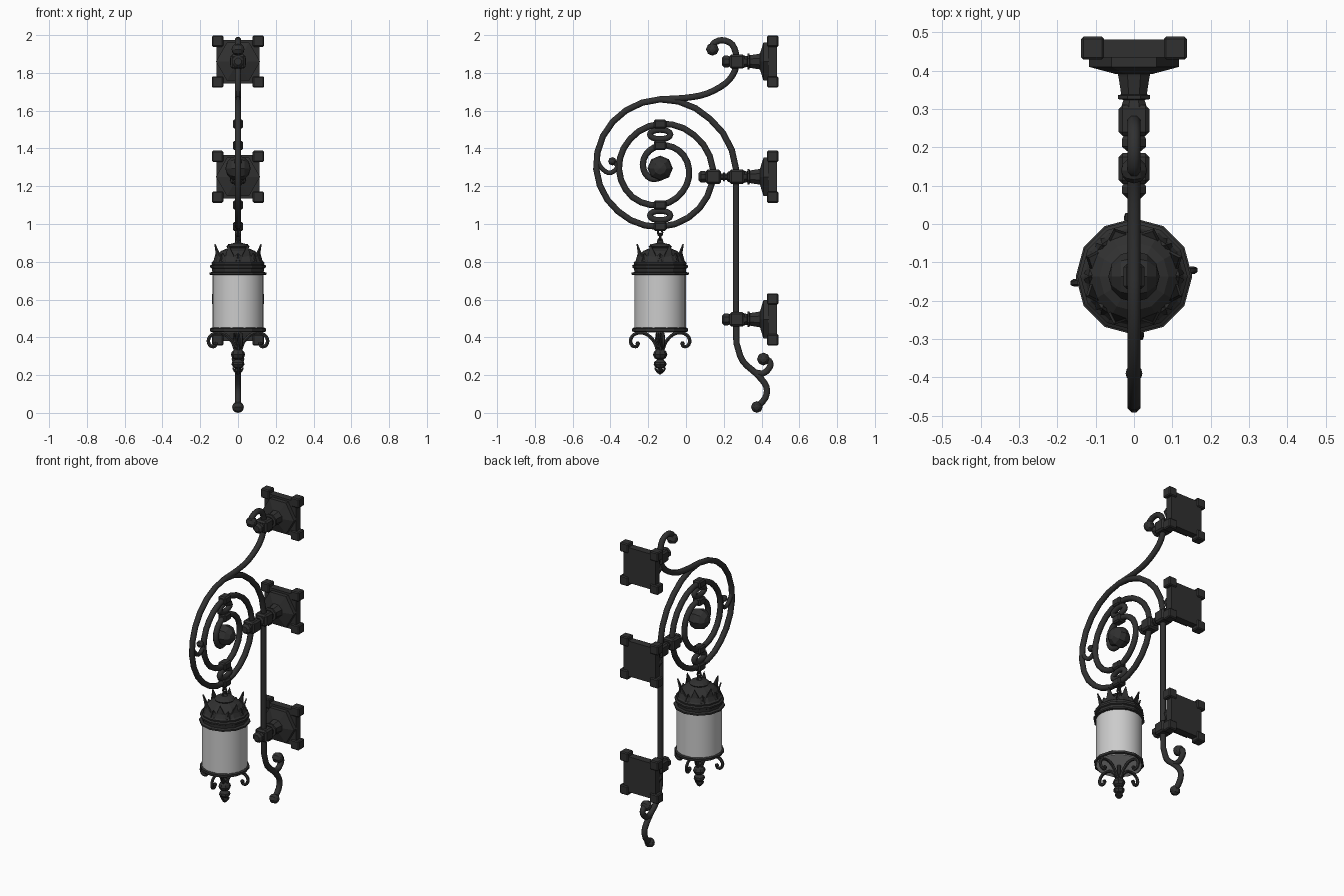
import bpy, bmesh
from math import sin, cos, pi, radians
from mathutils import Vector, Matrix

if "Cube" in bpy.data.objects:
    bpy.data.objects.remove(bpy.data.objects["Cube"])

iron = bpy.data.materials.new("dark_iron")
iron.diffuse_color = (0.03, 0.03, 0.03, 1)
iron.use_nodes = True
iron.node_tree.nodes["Principled BSDF"].inputs["Base Color"].default_value = iron.diffuse_color
LY = -0.137   # lantern / spiral centre in y


def finish(name, bm, mat=iron, smooth=None):
    bmesh.ops.recalc_face_normals(bm, faces=bm.faces)
    me = bpy.data.meshes.new(name)
    bm.to_mesh(me)
    bm.free()
    ob = bpy.data.objects.new(name, me)
    bpy.context.collection.objects.link(ob)
    if mat:
        me.materials.append(mat)
    if smooth:
        bpy.ops.object.select_all(action='DESELECT')
        ob.select_set(True)
        bpy.context.view_layer.objects.active = ob
        bpy.ops.object.shade_smooth_by_angle(angle=radians(smooth))
    return ob


def box(name, c, size, bev=0.006):
    bm = bmesh.new()
    bmesh.ops.create_cube(bm, size=1, matrix=Matrix.Translation(c) @ Matrix.Diagonal((*size, 1)))
    if bev:
        bmesh.ops.bevel(bm, geom=bm.edges[:], offset=bev, segments=1, affect='EDGES')
    return finish(name, bm)


def ball(name, c, r, seg=8, rings=6):
    bm = bmesh.new()
    bmesh.ops.create_uvsphere(bm, u_segments=seg, v_segments=rings, radius=r,
                              matrix=Matrix.Translation(c) @ Matrix.Rotation(pi / 2, 4, 'Y'))
    return finish(name, bm)


def skin(bm, rings, closed=False):
    n = len(rings[0])
    for i in range(len(rings) if closed else len(rings) - 1):
        a, b = rings[i], rings[(i + 1) % len(rings)]
        for k in range(n):
            bm.faces.new((a[k], a[(k + 1) % n], b[(k + 1) % n], b[k]))
    if not closed:
        bm.faces.new(rings[0])
        bm.faces.new(rings[-1])


def lathe(name, prof, loc, seg=12, along_y=False, mat=iron, smooth=None, phase=0.0):
    """Revolve (radius, height) about z, or about y with height = y offset."""
    bm = bmesh.new()
    rings = []
    for r, h in prof:
        ring = []
        for k in range(seg):
            a = 2 * pi * k / seg + phase
            p = (r * cos(a), h, r * sin(a)) if along_y else (r * cos(a), r * sin(a), h)
            ring.append(bm.verts.new(Vector(p) + Vector(loc)))
        rings.append(ring)
    skin(bm, rings)
    return finish(name, bm, mat, smooth)


def curve(pts, sub=3):
    """Catmull-Rom smoothing of 2D points."""
    P = [Vector(p) for p in pts]
    P = [2 * P[0] - P[1]] + P + [2 * P[-1] - P[-2]]
    out = []
    for i in range(1, len(P) - 2):
        a, b, c, d = P[i - 1:i + 3]
        for s in range(sub):
            t = s / sub
            out.append(0.5 * (2 * b + (c - a) * t + (2 * a - 5 * b + 4 * c - d) * t * t
                              + (3 * b - a - 3 * c + d) * t ** 3))
    return out + [P[-2]]


def tube(name, pts, r=0.018, seg=8, closed=False, mat4=Matrix()):
    """Sweep a round bar along points lying in the yz plane."""
    bm = bmesh.new()
    pts = [Vector(p) for p in pts]
    n = len(pts)
    rings = []
    for i, p in enumerate(pts):
        if closed:
            t = pts[(i + 1) % n] - pts[i - 1]
        else:
            t = pts[min(i + 1, n - 1)] - pts[max(i - 1, 0)]
        t.normalize()
        nrm = Vector((-t.y, t.x))
        ring = []
        for k in range(seg):
            a = 2 * pi * (k + 0.5) / seg
            q = p + nrm * r * cos(a)
            ring.append(bm.verts.new(mat4 @ Vector((r * sin(a), q.x, q.y))))
        rings.append(ring)
    skin(bm, rings, closed)
    return finish(name, bm, smooth=50)


# main bar: lower tail, upright, then the inward spiral
path = curve([(0.375, 0.03), (0.42, 0.08), (0.425, 0.14), (0.375, 0.205), (0.30, 0.275), (0.267, 0.37)])
path += [Vector((0.265, 0.5)), Vector((0.265, 1.2))]
radii = [.402, .375, .37, .355, .338, .315, .305, .293, .28, .255, .24, .225, .218,
         .208, .19, .168, .153, .14, .125, .108, .088, .07, .04]
for i in range(3 * (len(radii) - 1) + 1):
    k, f = divmod(i, 3)
    r = radii[k] if f == 0 else radii[k] + (radii[k + 1] - radii[k]) * f / 3
    a = radians(15 * i)
    path.append(Vector((LY + r * cos(a), 1.29 + r * sin(a))))
tube("main_scroll_bar", path)
ball("spiral_centre_ball", (0, LY, 1.295), 0.067)

# branch scrolls with ball ends
branches = {
    "top_branch": [(-0.14, 1.66), (0, 1.668), (0.11, 1.69), (0.21, 1.745), (0.258, 1.81), (0.268, 1.88),
                   (0.245, 1.95), (0.19, 1.973), (0.145, 1.955), (0.14, 1.925)],
    "tail_branch": [(0.36, 0.215), (0.41, 0.21), (0.445, 0.245), (0.44, 0.275), (0.41, 0.285)],
    "side_branch": [(-0.475, 1.35), (-0.45, 1.30), (-0.41, 1.27), (-0.375, 1.285), (-0.365, 1.31), (-0.39, 1.332)]}
for nm, p in branches.items():
    small = nm == "side_branch"
    tube(nm, curve(p), 0.013 if small else 0.018)
    ball(nm + "_end", (0, *p[-1]), 0.022 if small else 0.034)
ball("tail_end", (0, 0.375, 0.031), 0.031)

# wall mounts
for i, z in enumerate((1.86, 1.25, 0.495)):
    nm = f"mount_{i}_"
    box(nm + "plate", (0, 0.458, z), (0.23, 0.046, 0.23), 0)
    for sx in (-1, 1):
        for sz in (-1, 1):
            box(nm + "corner", (sx * 0.108, 0.459, z + sz * 0.108), (0.06, 0.06, 0.06))
    lathe(nm + "flange", [(0.117, 0.44), (0.117, 0.41), (0.05, 0.392)], (0, 0, z), 6, True)
    lathe(nm + "neck", [(0.048, 0.40), (0.044, 0.385), (0.036, 0.338), (0.045, 0.336), (0.045, 0.326),
                        (0.03, 0.324), (0.036, 0.305), (0.036, 0.29)], (0, 0, z), 8, True, phase=pi / 8)
    box(nm + "clamp", (0, 0.27, z), (0.08, 0.08, 0.076), 0.01)
    if i != 1:
        lathe(nm + "cap", [(0.026, 0.235), (0.034, 0.222), (0.034, 0.202), (0.02, 0.19)],
              (0, 0, z), 8, True, phase=pi / 8)

# link from middle mount to the spiral
lathe("link_bar", [(0.03, 0.24), (0.03, 0.222), (0.018, 0.216), (0.018, 0.206), (0.026, 0.204), (0.026, 0.198),
                   (0.018, 0.196), (0.018, 0.17)], (0, 0, 1.25), 8, True, phase=pi / 8)
box("link_clamp", (0, 0.145, 1.25), (0.08, 0.08, 0.076), 0.01)
lathe("link_cap", [(0.026, 0.11), (0.034, 0.098), (0.034, 0.08), (0.02, 0.067)], (0, 0, 1.25), 8, True, phase=pi / 8)

# spiral clamps and oval rings
for z in (1.53, 1.415, 1.10, 0.987):
    box("spiral_clamp", (0, LY, z), (0.054, 0.066, 0.048), 0.008)
for z in (1.474, 1.045):
    tube("oval_ring", [(LY + 0.055 * cos(a * pi / 8), z + 0.025 * sin(a * pi / 8)) for a in range(16)],
         0.017, closed=True)

# hanging links
for i, z in enumerate((0.955, 0.93, 0.905)):
    M = Matrix.Translation((0, LY, z)) @ Matrix.Rotation(i * pi / 2, 4, 'Z')
    tube("chain_link", [(0.012 * cos(a * pi / 4), 0.019 * sin(a * pi / 4)) for a in range(8)],
         0.006, 6, True, M)

# lantern body
C = (0, LY, 0)
lathe("lantern_glass", [(0.136, 0.438), (0.136, 0.735)], C, 24, mat=None, smooth=40)
lathe("lantern_lower_rim", [(0.132, 0.437), (0.138, 0.428), (0.148, 0.432), (0.148, 0.446), (0.138, 0.452),
                            (0.13, 0.45)], C, 12)
bpy.data.objects["lantern_lower_rim"].data.materials[0] = iron
lathe("lantern_bottom_pane", [(0.133, 0.425), (0.133, 0.436)], C, 24, mat=None)
lathe("lantern_cap", [(0.13, 0.728), (0.152, 0.732), (0.152, 0.742), (0.136, 0.746), (0.138, 0.764), (0.146, 0.768),
                      (0.148, 0.78), (0.138, 0.786), (0.14, 0.796), (0.13, 0.804), (0.118, 0.83), (0.09, 0.857),
                      (0.055, 0.872), (0.062, 0.88), (0.05, 0.892), (0.018, 0.90), (0.008, 0.915)], C, 12)

# crown of pointed leaves
leaf = [(-0.042, 0.79), (0.042, 0.79), (0.045, 0.845), (0.025, 0.825), (0.0, 0.893), (-0.025, 0.825), (-0.045, 0.845)]
for j in range(8):
    bm = bmesh.new()
    M = Matrix.Translation(C) @ Matrix.Rotation(2 * pi * (j + 0.5) / 8, 4, 'Z')
    rings = []
    for off in (0.0, 0.008):
        ring = []
        for x, z in leaf:
            r = 0.134 - off - abs(x) * 0.15 - 0.018 * sin(pi * (z - 0.79) / 0.1)
            ring.append(bm.verts.new(M @ Vector((r, x, z))))
        rings.append(ring)
    skin(bm, rings)
    finish("crown_leaf", bm)

# scroll arms under the lantern
arm = [(0.015, 0.335), (0.03, 0.375), (0.065, 0.412), (0.105, 0.425), (0.142, 0.412), (0.158, 0.383),
       (0.147, 0.355), (0.124, 0.352), (0.117, 0.37)]
for j in range(4):
    M = Matrix.Translation(C) @ Matrix.Rotation(j * pi / 2 + radians(6), 4, 'Z')
    tube("lantern_arm", curve(arm), 0.01, 6, mat4=M)
    ball("lantern_arm_end", M @ Vector((0, 0.119, 0.366)), 0.013, 6, 4)

# bottom finial with small petals
lathe("finial", [(0.012, 0.43), (0.012, 0.365), (0.024, 0.355), (0.024, 0.345), (0.014, 0.34), (0.032, 0.325),
                 (0.038, 0.308), (0.03, 0.29), (0.016, 0.282), (0.032, 0.268), (0.034, 0.255), (0.024, 0.24),
                 (0.012, 0.236), (0.02, 0.222), (0.004, 0.203)], C, 8)
for j in range(4):
    M = Matrix.Translation(C) @ Matrix.Rotation(j * pi / 2 + radians(6), 4, 'Z')
    tube("finial_petal", curve([(0.008, 0.212), (0.02, 0.225), (0.026, 0.24)], 2), 0.006, 6, mat4=M)
